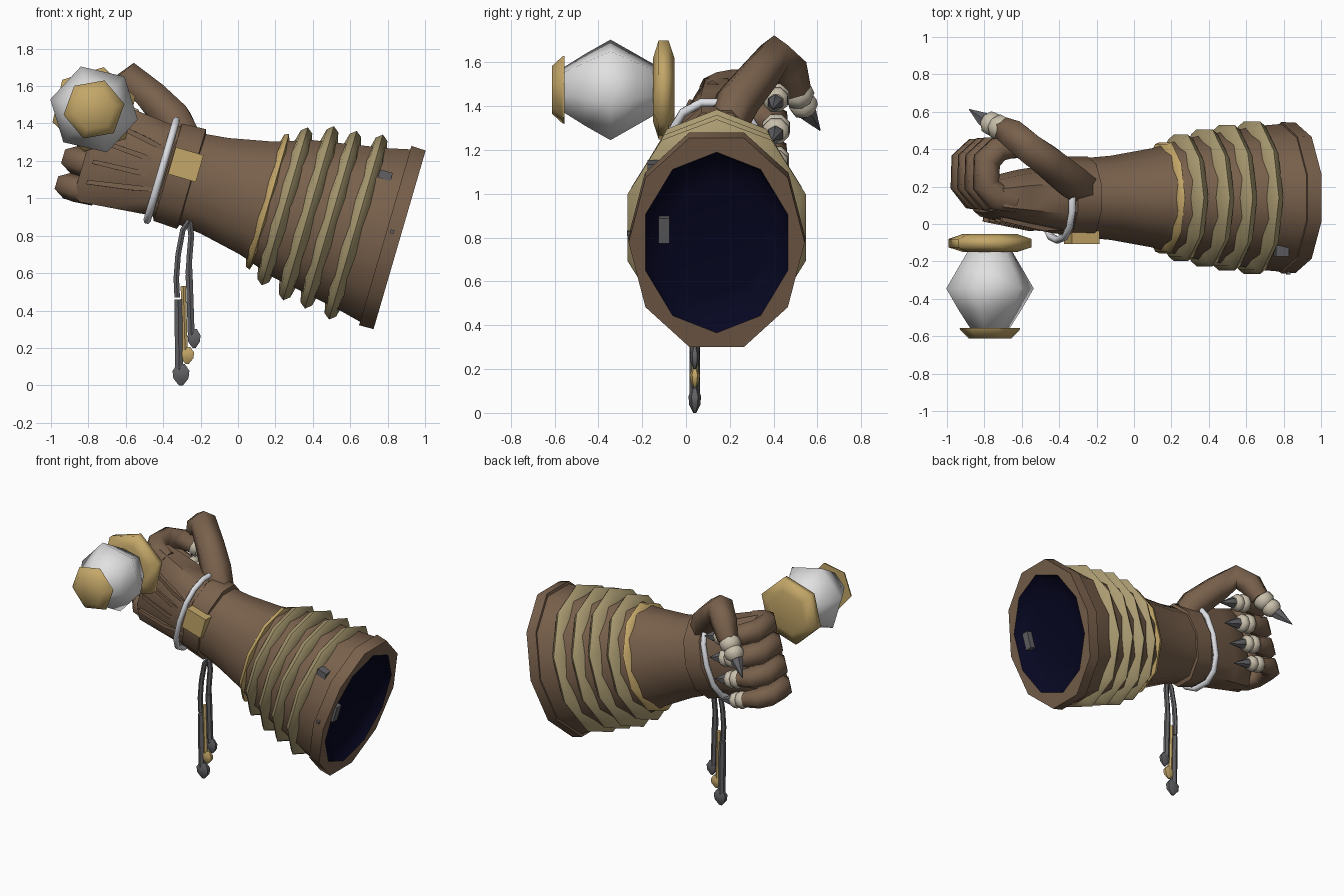
import bpy, bmesh, math
from mathutils import Vector, Matrix

if "Cube" in bpy.data.objects:
    bpy.data.objects.remove(bpy.data.objects["Cube"])

def mat(name, r, g, b):
    m = bpy.data.materials.new(name)
    m.diffuse_color = (r, g, b, 1)
    m.use_nodes = True
    m.node_tree.nodes["Principled BSDF"].inputs["Base Color"].default_value = m.diffuse_color
    return m

BROWN = mat("brown_leather", 0.19, 0.118, 0.072)
OLIVE = mat("olive_ridge", 0.40, 0.325, 0.165)
GOLD = mat("gold", 0.55, 0.385, 0.14)
WHITE = mat("white_orb", 0.75, 0.75, 0.75)
SILVER = mat("silver", 0.72, 0.73, 0.77)
NAVY = mat("navy_lining", 0.002, 0.002, 0.016)
CREAM = mat("cream_bone", 0.58, 0.52, 0.41)
GREY = mat("dark_grey", 0.12, 0.12, 0.13)

# Arm frame: t runs from wrist to cuff, v is depth, u is across
ARM = Matrix(((.96, 0, .28, -.24), (0, 1, 0, .14), (-.28, 0, .96, 1.1), (0, 0, 0, 1)))
# Orb frame: t runs along y
ORB = Matrix(((0, 1, 0, -.77), (1, 0, 0, 0), (0, 0, 1, 1.475), (0, 0, 0, 1)))

def finish(bm, name, m, angle=45, flip=False):
    bmesh.ops.recalc_face_normals(bm, faces=bm.faces)
    if flip:
        bmesh.ops.reverse_faces(bm, faces=bm.faces)
    me = bpy.data.meshes.new(name)
    bm.to_mesh(me)
    bm.free()
    me.materials.append(m)
    me.shade_smooth()
    me.set_sharp_from_angle(angle=math.radians(angle))
    ob = bpy.data.objects.new(name, me)
    bpy.context.collection.objects.link(ob)
    return ob

def skin(bm, rings, closed=False, cap0=True, cap1=True):
    n = len(rings[0])
    pairs = list(zip(rings, rings[1:]))
    if closed:
        pairs.append((rings[-1], rings[0]))
    for a, b in pairs:
        for i in range(n):
            j = (i + 1) % n
            bm.faces.new((a[i], a[j], b[j], b[i]))
    if not closed:
        if cap0:
            bm.faces.new(rings[0])
        if cap1:
            bm.faces.new(rings[-1])

def loft(name, m, secs, n=10, phase=0, M=ARM, power=1, closed=False,
         cap0=True, cap1=True, angle=45, flip=False):
    """secs: (t, radius_v, radius_u[, centre_v[, extra_phase]])"""
    bm = bmesh.new()
    f = lambda c: math.copysign(abs(c) ** power, c) if abs(c) > 1e-6 else 0
    rings = []
    for s in secs:
        cv = s[3] if len(s) > 3 else 0
        ph = phase + (s[4] if len(s) > 4 else 0)
        ring = []
        for i in range(n):
            a = math.radians(ph) + 2 * math.pi * i / n
            ring.append(bm.verts.new(M @ Vector((s[0], cv + s[1] * f(math.cos(a)), s[2] * f(math.sin(a))))))
        rings.append(ring)
    skin(bm, rings, closed, cap0, cap1)
    return finish(bm, name, m, angle, flip)

def tube(name, m, pts, radii, n=6, ref=(0, 0, 1), flat=1, M=Matrix(), angle=45):
    bm = bmesh.new()
    pts = [Vector(p) for p in pts]
    ref = Vector(ref)
    rings = []
    for k, p in enumerate(pts):
        d0 = (p - pts[k - 1]).normalized() if k else Vector()
        d1 = (pts[k + 1] - p).normalized() if k + 1 < len(pts) else Vector()
        d = (d0 + d1).normalized()
        s = d.cross(ref).normalized()
        w = s.cross(d)
        ring = []
        for i in range(n):
            a = 2 * math.pi * (i + .5) / n
            o = radii[k] * (math.cos(a) * s + math.sin(a) * w)
            o.y *= flat
            ring.append(bm.verts.new(M @ (p + o)))
        rings.append(ring)
    skin(bm, rings)
    return finish(bm, name, m, angle)

def box(name, m, c, size, M=ARM):
    bm = bmesh.new()
    bmesh.ops.create_cube(bm, size=1, matrix=M @ Matrix.Translation(c) @ Matrix.Diagonal((*size, 1)))
    return finish(bm, name, m)

def lerp(a, b, k):
    return Vector(a).lerp(Vector(b), k)

def claw(name, a, b, c, r, M=Matrix()):
    """Knobbly bone joint from a to b, claw from b to c"""
    ks = (0, .15, .4, .52, .65, .85, 1)
    tube(name + "_bone", CREAM, [lerp(a, b, k) for k in ks],
         [r * q for q in (.75, 1, 1, .8, .95, .9, .6)], 8, M=M)
    tube(name + "_claw", GREY, [lerp(b, c, k) for k in (-.1, .1, 1)], [r * .5, r * .6, .003], 6, M=M)

# Forearm with flared cuff; the lip turns from flat-topped to the pointed opening
loft("forearm", BROWN, [(-.05, .21, .26), (.12, .225, .28), (.35, .265, .33), (.55, .32, .40),
     (.95, .385, .475), (1.07, .395, .505), (1.07, .405, .525), (1.15, .402, .523),
     (1.15, .342, .43, 0, 18)], cap1=False)
loft("cuff_lining", NAVY, [(1.15, .342, .43), (1.11, .32, .40), (1.085, .22, .28), (1.075, .08, .1)],
     phase=18, cap0=False, flip=True, angle=80)

# Olive ridges and gold ring round the forearm
for i, (t, rv, ru) in enumerate([(.511, .355, .44), (.643, .385, .485), (.767, .408, .495), (.907, .428, .515)]):
    loft(f"ridge_{i}", OLIVE, [(t + dt, rv - d, ru - d) for dt, d in
         ((-.05, .10), (-.032, .026), (0, 0), (.032, .026), (.05, .10))],
         phase=18, closed=True, angle=75)
loft("gold_ring", GOLD, [(.413 + dt, .312 - d, .378 - d) for dt, d in
     ((-.025, .06), (-.012, .01), (.012, 0), (.03, .06))], phase=18, closed=True, angle=75)

# Rivets on the cuff
box("rivet_outer", GREY, (.98, -.285, .31), (.07, .06, .045))
box("rivet_inner", GREY, (1.115, -.24, .05), (.04, .05, .12))
box("rivet_low", GREY, (1.1, -.395, .03), (.02, .03, .02))

# Wrist band, buckle plate and bracelet
loft("wrist_band", BROWN, [(-.15, .205, .265), (-.14, .222, .285), (-.01, .222, .292), (0, .2, .26)])
box("buckle_plate", GOLD, (-.06, -.21, .066), (.155, .075, .15))
loft("bracelet", SILVER, [(-.175 + .02 * math.cos(a), .216 + .02 * math.sin(a), .285 + .02 * math.sin(a), -.01)
     for a in [k * math.pi / 3 for k in range(6)]], n=14, power=.85, closed=True, angle=70)

# Palm
loft("palm", BROWN, [(-.1, .19, .26), (-.2, .185, .26, -.005), (-.4, .15, .28, .0), (-.55, .115, .295, .0),
     (-.59, .08, .27, .0)], power=.7)

# Fingers curling to the back, with bone joints, claws and tendons
for i, u in enumerate((.225, .075, -.075, -.22)):
    k = (1, 1.05, 1, .92)[i]
    tube(f"finger_{i}", BROWN,
         [(-.48, -.02, u), (-.58, 0, u), (-.64, .07, u), (-.635, .2, u), (-.57, .26, u), (-.48, .27, u)],
         [.07 * k, .08 * k, .076 * k, .078 * k, .074 * k, .06 * k], 6, M=ARM, angle=65)
    claw(f"finger_{i}", (-.49, .272, u), (-.37, .27, u), (-.26, .255, u), .064 * k, ARM)
    tube(f"tendon_{i}", BROWN, [(-.13, -.165, u * .45), (-.3, -.162, u * .6), (-.54, -.115, u * .78)],
         [.014, .02, .016], 4, M=ARM)

# Thumb
tube("thumb", BROWN, [(-.27, .19, 1.31), (-.34, .235, 1.42), (-.45, .325, 1.53), (-.56, .405, 1.632),
     (-.635, .47, 1.57), (-.69, .505, 1.47)], [.09, .105, .098, .092, .088, .068], 6, angle=65)
claw("thumb", (-.685, .50, 1.485), (-.79, .55, 1.375), (-.88, .612, 1.29), .07)

# Orb with its gold mounts
def lathe(name, m, prof, phase, angle):
    loft(name, m, [(t, r, r) for t, r in prof], n=6, phase=phase, M=ORB, angle=angle)

lathe("orb", WHITE, [(-.57, .10), (-.46, .172), (-.345, .24), (-.23, .172), (-.11, .10)], -13, 75)
lathe("orb_back_mount", GOLD, [(-.15, .15), (-.125, .232), (-.08, .232), (-.053, .15)], 17, 75)
lathe("orb_front_mount", GOLD, [(-.555, .165), (-.565, .162), (-.613, .115)], 10, 50)

# Hanging cords, straps and beads
Y = .04
def hang(name, m, path, radii, n=6, flat=1):
    tube(name, m, [(x, Y, z) for x, z in path], radii, n, ref=(0, 1, 0), flat=flat)

hang("cord_left", GREY, [(-.26, .88), (-.295, .83), (-.32, .7), (-.33, .57), (-.325, .47)], [.017] * 5)
hang("cord_right", GREY, [(-.26, .88), (-.25, .8), (-.26, .68), (-.265, .56)], [.018] * 4)
hang("strap_left", GREY, [(-.32, .46), (-.315, .08)], [.024, .024])
hang("strap_gold", GOLD, [(-.293, .53), (-.283, .19)], [.016, .016])
hang("strap_right", GREY, [(-.262, .62), (-.25, .27)], [.021, .021])
for name, m, x, z, h, r in (("bead_low", GREY, -.305, .057, .057, .052),
                            ("bead_gold", GOLD, -.272, .16, .045, .043),
                            ("bead_high", GREY, -.235, .25, .05, .04)):
    hang(name, m, [(x, z + h), (x, z + h * .35), (x, z - h * .35), (x, z - h)],
         [r * .45, r, r * .9, r * .25], 6, .55)
